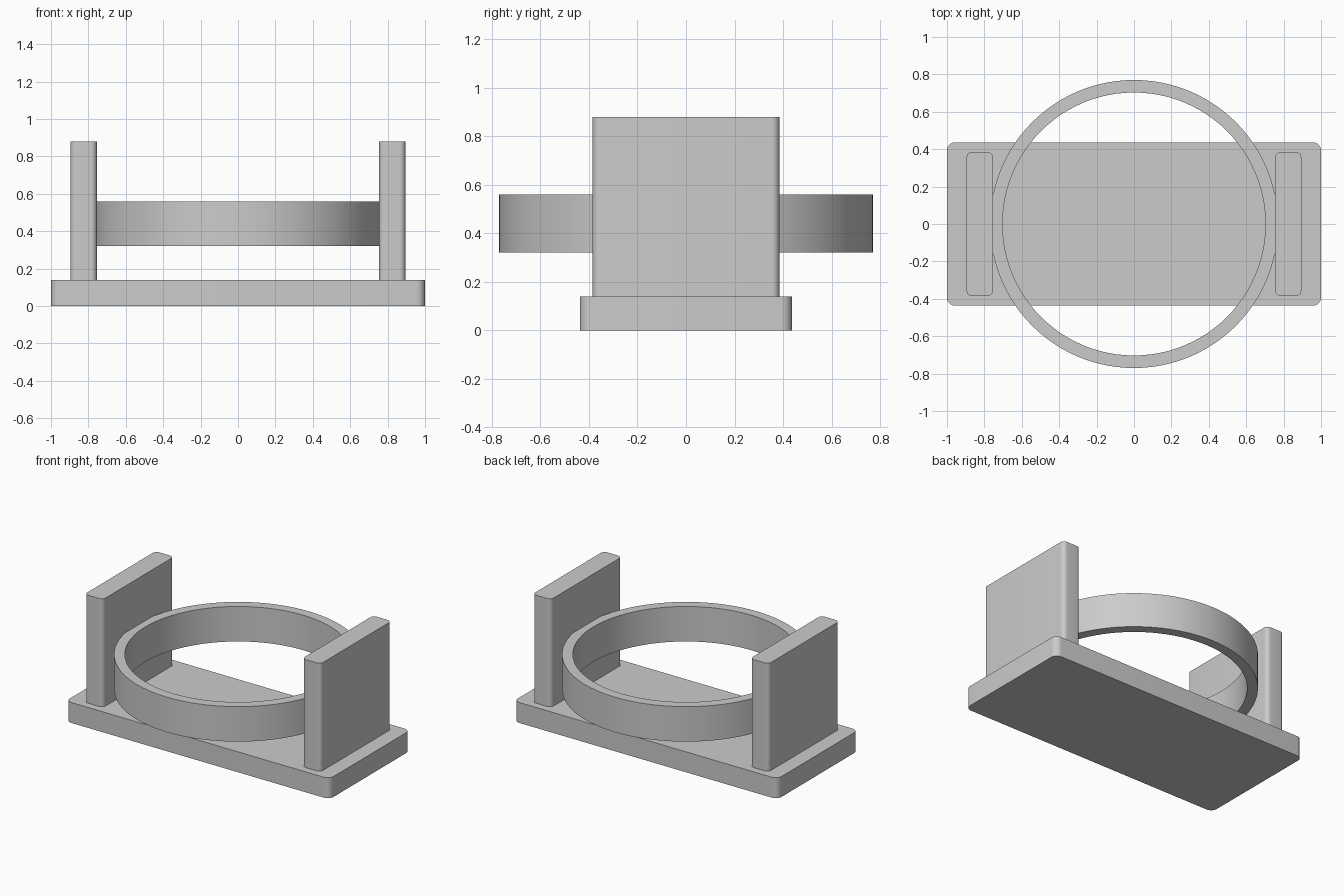
import bpy
import bmesh
from math import sin, cos, pi, radians

cube = bpy.data.objects.get("Cube")
if cube:
    bpy.data.objects.remove(cube, do_unlink=True)

# Single grey material
grey = bpy.data.materials.new("light grey")
grey.use_nodes = True
colour = (0.6, 0.6, 0.6, 1)
grey.diffuse_color = colour
for node in grey.node_tree.nodes:
    if node.type == 'BSDF_PRINCIPLED':
        node.inputs["Base Color"].default_value = colour


def finish(name, bm):
    """Turn a bmesh into a named, coloured object with sharp edges kept."""
    bmesh.ops.recalc_face_normals(bm, faces=bm.faces)
    mesh = bpy.data.meshes.new(name)
    bm.to_mesh(mesh)
    bm.free()
    mesh.materials.append(grey)
    obj = bpy.data.objects.new(name, mesh)
    bpy.context.collection.objects.link(obj)
    bpy.ops.object.select_all(action='DESELECT')
    obj.select_set(True)
    bpy.context.view_layer.objects.active = obj
    bpy.ops.object.shade_smooth_by_angle(angle=radians(30))
    return obj


def rounded_block(name, x, half_x, half_y, z0, z1, radius, steps=8):
    """Upright block whose four vertical edges are rounded."""
    bm = bmesh.new()
    outline = []
    for quarter, (sx, sy) in enumerate([(1, 1), (-1, 1), (-1, -1), (1, -1)]):
        for i in range(steps + 1):
            a = (quarter + i / steps) * pi / 2
            outline.append(bm.verts.new((
                x + sx * (half_x - radius) + radius * cos(a),
                sy * (half_y - radius) + radius * sin(a), z0)))
    bottom = bm.faces.new(outline)
    top = bmesh.ops.extrude_face_region(bm, geom=[bottom], use_keep_orig=True)
    verts = [g for g in top["geom"] if isinstance(g, bmesh.types.BMVert)]
    bmesh.ops.translate(bm, verts=verts, vec=(0, 0, z1 - z0))
    return finish(name, bm)


def ring(name, inner, outer, z0, z1, sides=96):
    """Flat band with a rectangular cross-section."""
    bm = bmesh.new()
    section = [(inner, z0), (outer, z0), (outer, z1), (inner, z1)]
    loops = []
    for i in range(sides):
        a = 2 * pi * i / sides
        loops.append([bm.verts.new((r * cos(a), r * sin(a), z))
                      for r, z in section])
    for i, here in enumerate(loops):
        after = loops[(i + 1) % sides]
        for j in range(4):
            k = (j + 1) % 4
            bm.faces.new((here[j], after[j], after[k], here[k]))
    return finish(name, bm)


# Base plate
rounded_block("base_plate", 0, 1.0, 0.437, 0, 0.14, 0.045)

# Upright side walls
for side, sign in (("left", 1), ("right", -1)):
    rounded_block(side + "_wall", sign * 0.825, 0.07, 0.385, 0.14, 0.88, 0.03)

# Ring held between the walls
ring("holder_ring", 0.703, 0.77, 0.32, 0.56)
